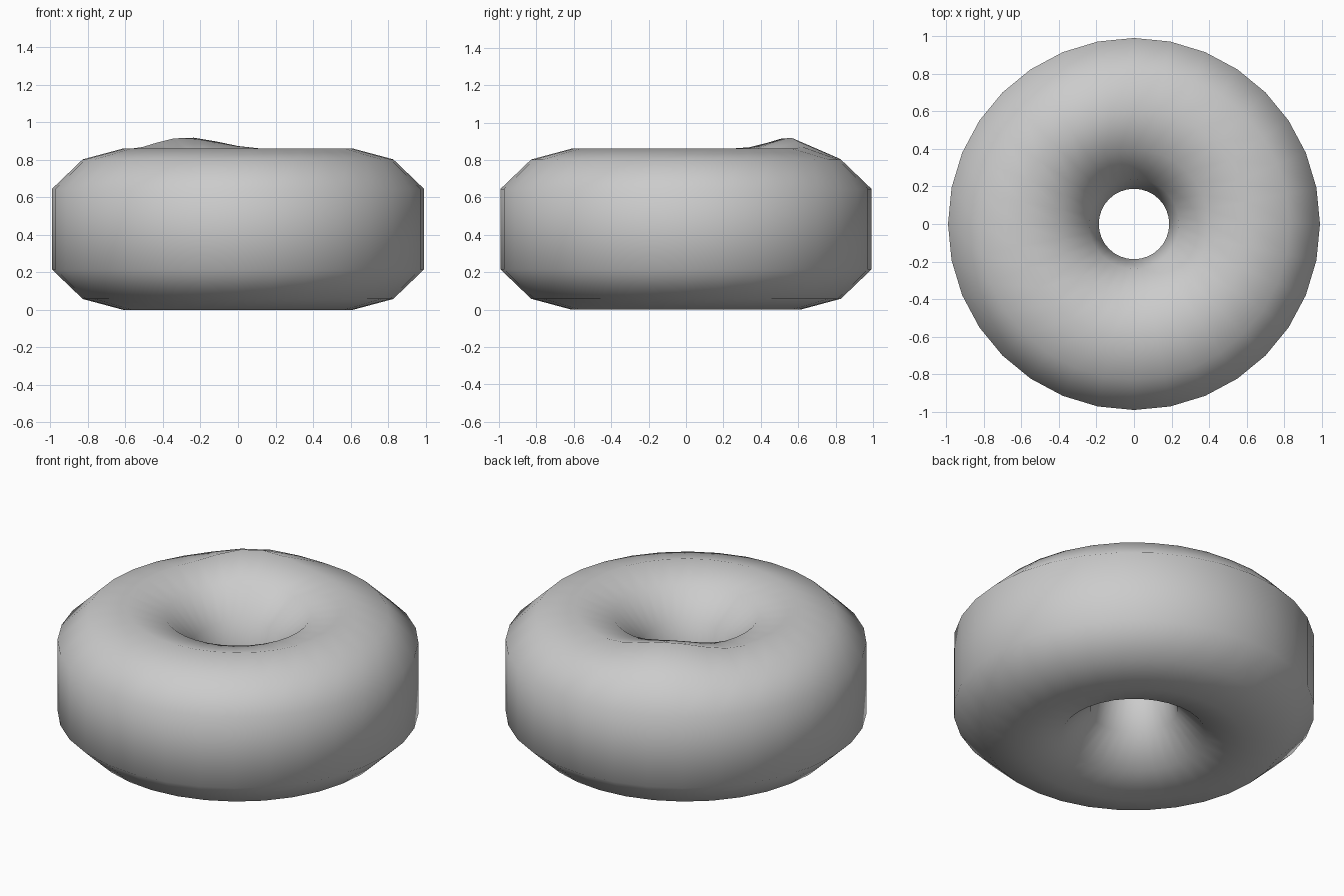
import bpy, bmesh, math
from mathutils import Vector

if "Cube" in bpy.data.objects:
    bpy.data.objects.remove(bpy.data.objects["Cube"])

SEGS, R, r = 32, 0.613, 0.43

# ring cross-section: 30 degree steps, flattened on the outer side
profile = [(R + r * math.cos(math.radians(a)), r + r * math.sin(math.radians(a)))
           for a in range(30, 331, 30)]
profile = [(max(x, 0.188) if x < 0.2 else (0.992 if x > 0.95 else x), z) for x, z in profile]

bm = bmesh.new()
rings = []
for i in range(SEGS):
    t = 2 * math.pi * i / SEGS
    rings.append([bm.verts.new((p * math.cos(t), p * math.sin(t), z)) for p, z in profile])

n = len(profile)
for i in range(SEGS):
    a, b = rings[i], rings[(i + 1) % SEGS]
    for j in range(n):
        k = (j + 1) % n
        bm.faces.new((a[j], b[j], b[k], a[k]))

# soft lump pulled up on the back left of the top
peak = Vector((-0.265, 0.53, 0.86))
for v in bm.verts:
    s = max(0.0, 1 - (v.co - peak).length / 0.40)
    v.co.z += 0.06 * s * s * (3 - 2 * s)

bmesh.ops.recalc_face_normals(bm, faces=bm.faces)
for f in bm.faces:
    f.smooth = True

mesh = bpy.data.meshes.new("ring_body")
bm.to_mesh(mesh)
bm.free()
body = bpy.data.objects.new("ring_body", mesh)
bpy.context.collection.objects.link(body)
